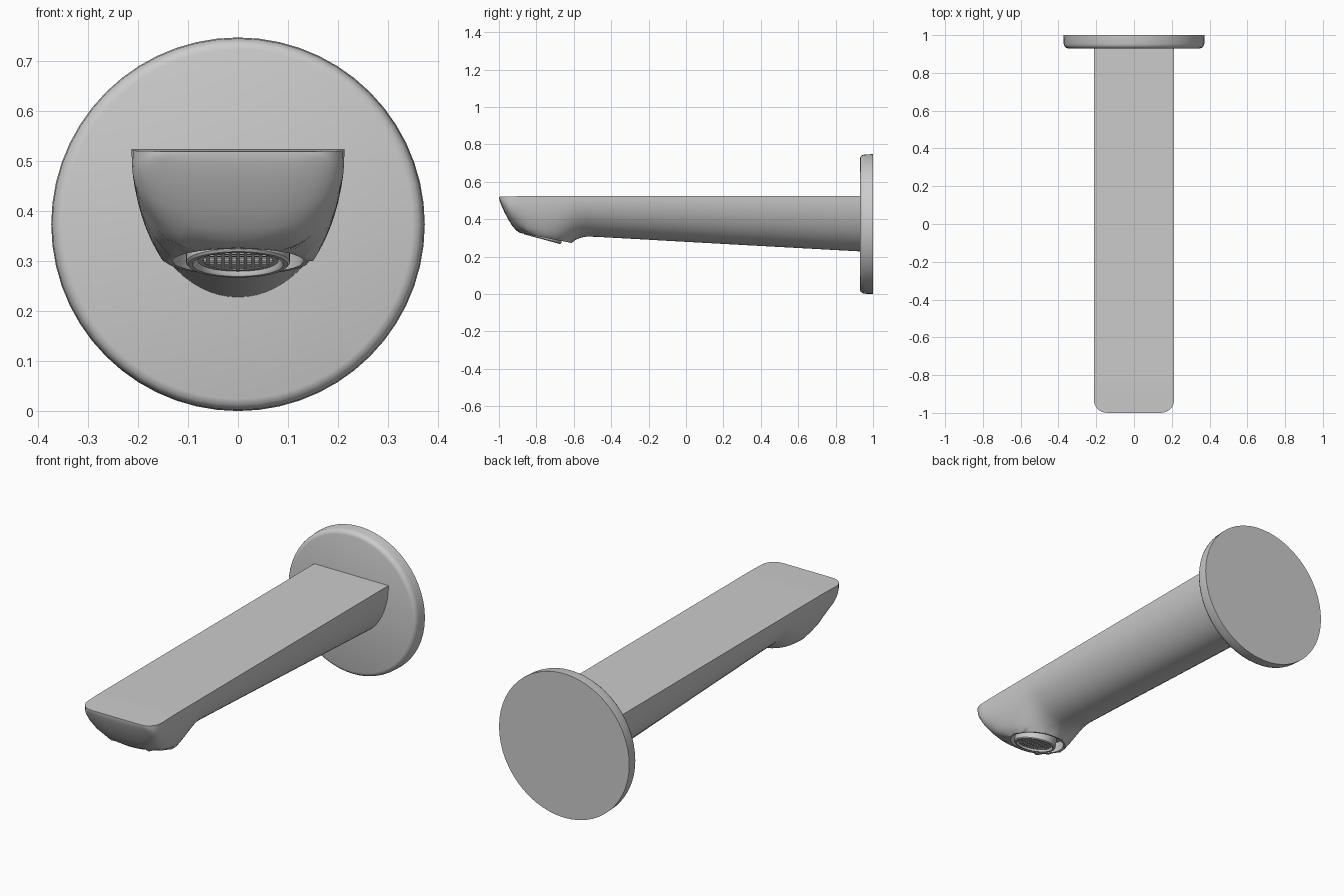
import bpy, bmesh, math
from mathutils import Vector, Matrix

if "Cube" in bpy.data.objects:
    bpy.data.objects.remove(bpy.data.objects["Cube"])


def finish(bm, name, angle=35):
    bmesh.ops.recalc_face_normals(bm, faces=bm.faces[:])
    me = bpy.data.meshes.new(name)
    bm.to_mesh(me)
    bm.free()
    ob = bpy.data.objects.new(name, me)
    bpy.context.collection.objects.link(ob)
    bpy.ops.object.select_all(action='DESELECT')
    ob.select_set(True)
    bpy.context.view_layer.objects.active = ob
    bpy.ops.object.shade_smooth_by_angle(angle=math.radians(angle))
    return ob


def lathe(name, profile, origin, axis, segs=48):
    """Revolve (radius, height) points about an axis."""
    bm = bmesh.new()
    m = Matrix.Translation(origin) @ Vector(axis).to_track_quat('Z', 'Y').to_matrix().to_4x4()
    rings = []
    for i in range(segs):
        a = 2 * math.pi * i / segs
        rings.append([bm.verts.new(m @ Vector((r * math.cos(a), r * math.sin(a), h)))
                      for r, h in profile])
    for i in range(segs):
        p, q = rings[i], rings[(i + 1) % segs]
        for j in range(len(profile) - 1):
            bm.faces.new((p[j], p[j + 1], q[j + 1], q[j]))
    bmesh.ops.remove_doubles(bm, verts=bm.verts[:], dist=1e-5)
    return finish(bm, name)


# Wall flange
lathe("wall_flange", [(0, 0), (0.374, 0), (0.372, 0.046), (0.369, 0.057),
                      (0.362, 0.066), (0.350, 0.07), (0, 0.07)],
      (0, 1, 0.374), (0, -1, 0), 56)

# Spout: stations of (y, underside z, section roundness)
stations = [(-1, 0.513, 3.4), (-0.995, 0.495, 3.4), (-0.985, 0.469, 3.4), (-0.97, 0.436, 3.3),
            (-0.95, 0.398, 3.1), (-0.93, 0.366, 2.9), (-0.91, 0.342, 2.7),
            (-0.885, 0.312, 2.5), (-0.85, 0.264, 2.25), (-0.80, 0.222, 2.05),
            (-0.75, 0.208, 2), (-0.70, 0.222, 2), (-0.66, 0.244, 2), (-0.62, 0.272, 2),
            (-0.59, 0.290, 2), (-0.56, 0.302, 2), (-0.53, 0.307, 2), (-0.48, 0.306, 2),
            (0.2, 0.268, 2), (0.95, 0.227, 2)]
W, R, N = 0.213, 0.07, 36
bm = bmesh.new()
rows = []
for y, zb, n in stations:
    t = min(y + 1, R)
    w = W - R + math.sqrt(max(R * R - (R - t) ** 2, 0))
    top = 0.525 - 0.005 * max(0, (-0.83 - y) / 0.17)
    row = []
    for i in range(N + 1):
        a = math.pi * i / N
        c, s = math.cos(a), max(math.sin(a), 0)
        if i in (0, N):
            s = 0
        x = math.copysign(abs(c) ** (2 / n), c) * w
        row.append(bm.verts.new((x, y, top - (top - zb) * s ** (2 / n))))
    rows.append(row)
for p, q in zip(rows, rows[1:]):
    for i in range(N + 1):
        j = (i + 1) % (N + 1)
        bm.faces.new((p[i], p[j], q[j], q[i]))
bm.faces.new(rows[0])
bm.faces.new(rows[-1])
bmesh.ops.recalc_face_normals(bm, faces=bm.faces[:])

# Slice the tilted outlet, round its edge and sink a socket into it
centre = Vector((0, -0.75, 0.30))
down = Vector((0, -0.19, -0.98)).normalized()
cut = bmesh.ops.bisect_plane(bm, geom=bm.verts[:] + bm.edges[:] + bm.faces[:],
                             plane_co=centre, plane_no=down, clear_outer=True)["geom_cut"]
for v in [g for g in cut if isinstance(g, bmesh.types.BMVert)]:
    d = v.co - centre
    d -= down * d.dot(down)
    v.co = centre + d.normalized() * 0.142
rim = [g for g in cut if isinstance(g, bmesh.types.BMEdge)]
face = bmesh.ops.edgeloop_fill(bm, edges=rim)["faces"]
bmesh.ops.recalc_face_normals(bm, faces=bm.faces[:])
bmesh.ops.inset_individual(bm, faces=face, thickness=0.010)
bmesh.ops.inset_individual(bm, faces=face, thickness=0.001, depth=-0.05)
finish(bm, "spout")

# Aerator: outer collar, inner ring and backing, tilted a little more than the outlet
tip = Vector((0, -0.768, 0.298))
axis = Vector((0, -0.26, -0.966)).normalized()
lathe("aerator_collar", [(0.088, -0.045), (0.104, -0.045), (0.104, 0.0), (0.100, 0.005),
                         (0.091, 0.005), (0.088, 0.0), (0.088, -0.045)], tip, axis)
lathe("aerator_inner_ring", [(0.070, -0.045), (0.081, -0.045), (0.081, -0.003),
                             (0.070, -0.003), (0.070, -0.045)], tip, axis)
lathe("aerator_backing", [(0, -0.035), (0.092, -0.035), (0.092, -0.015), (0, -0.015)], tip, axis)

# Aerator screen: crossing bars trimmed to the ring
bm = bmesh.new()
rot = axis.to_track_quat('Z', 'Y').to_matrix().to_4x4()
for k in range(-4, 5):
    u = k * 0.015
    half = math.sqrt(0.072 ** 2 - u * u)
    for turn in (0, math.pi / 2):
        m = (Matrix.Translation(tip) @ rot @ Matrix.Rotation(turn, 4, 'Z')
             @ Matrix.Translation((u, 0, -0.010)) @ Matrix.Diagonal((0.006, 2 * half, 0.012, 1)))
        bmesh.ops.create_cube(bm, size=1, matrix=m)
finish(bm, "aerator_screen")
